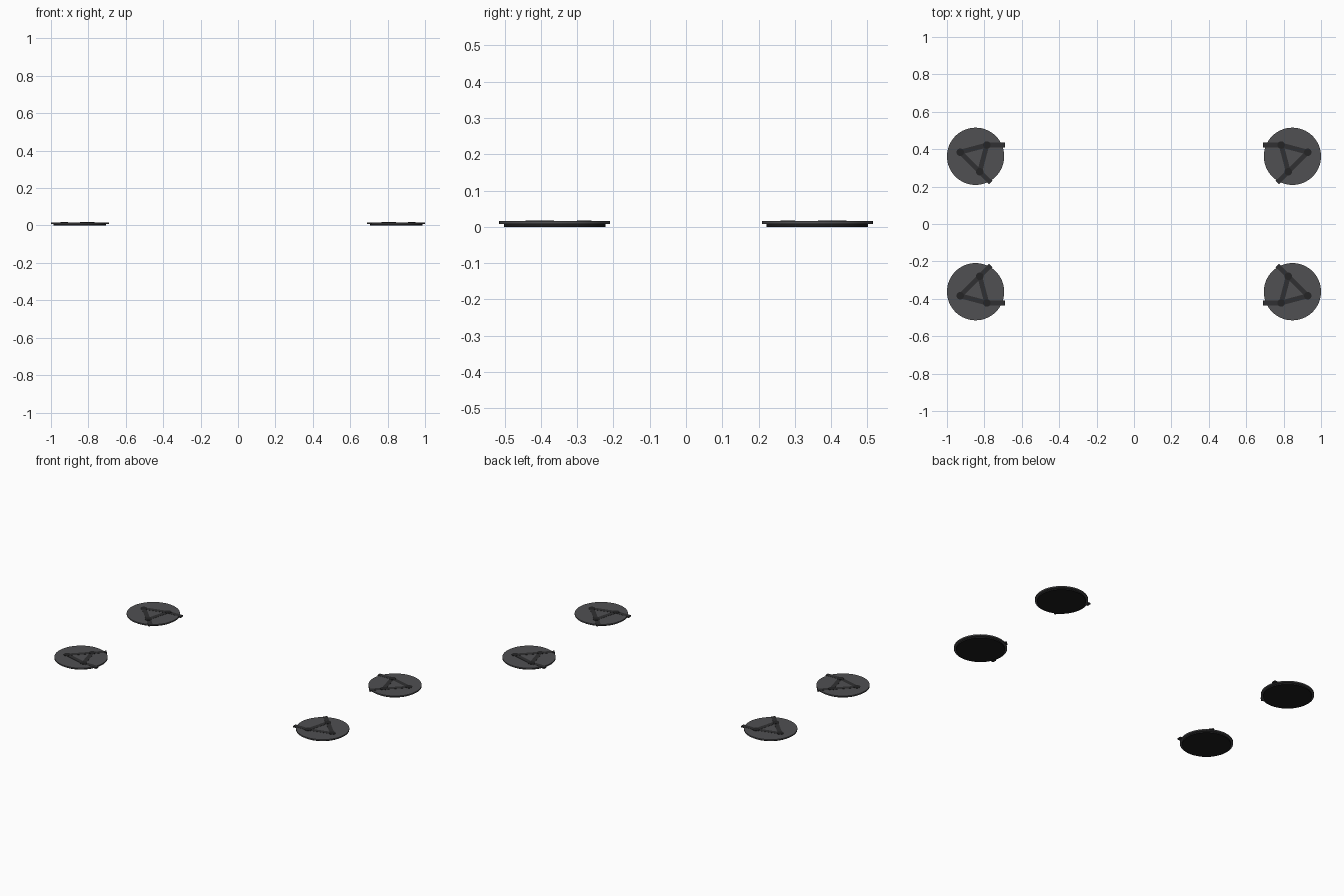
import bpy, bmesh, math
from mathutils import Vector

if "Cube" in bpy.data.objects:
    bpy.data.objects.remove(bpy.data.objects["Cube"])

CX, CY = 0.847, 0.362      # pad centre
R, R_BASE = 0.153, 0.14    # plate radii
BAR_W = 0.026


def mat(name, v):
    m = bpy.data.materials.new(name)
    m.diffuse_color = (v, v, v * 1.05, 1)
    m.use_nodes = True
    m.node_tree.nodes["Principled BSDF"].inputs["Base Color"].default_value = m.diffuse_color
    return m


PLATE = mat("plate_grey", 0.08)
BASE = mat("rubber_black", 0.012)
BAR = mat("bar_dark", 0.03)
PIN = mat("pin_dark", 0.018)


def finish(name, bm, material):
    me = bpy.data.meshes.new(name)
    bmesh.ops.recalc_face_normals(bm, faces=bm.faces)
    bm.to_mesh(me)
    bm.free()
    ob = bpy.data.objects.new(name, me)
    bpy.context.collection.objects.link(ob)
    me.materials.append(material)
    bpy.context.view_layer.objects.active = ob
    bpy.ops.object.select_all(action='DESELECT')
    ob.select_set(True)
    bpy.ops.object.shade_smooth_by_angle(angle=math.radians(30))
    return ob


def prism(name, pts, z0, z1, material):
    bm = bmesh.new()
    face = bm.faces.new([bm.verts.new((x, y, z0)) for x, y in pts])
    top = bmesh.ops.extrude_face_region(bm, geom=[face])["geom"]
    verts = [g for g in top if isinstance(g, bmesh.types.BMVert)]
    bmesh.ops.translate(bm, verts=verts, vec=(0, 0, z1 - z0))
    if face.is_valid and len(bm.faces) < len(pts) + 2:
        bm.faces.new([v for v in bm.verts if abs(v.co.z - z0) < 1e-6])
    return finish(name, bm, material)


def disc(name, c, r, z0, z1, material, n=64):
    pts = [(c[0] + r * math.cos(2 * math.pi * i / n),
            c[1] + r * math.sin(2 * math.pi * i / n)) for i in range(n)]
    return prism(name, pts, z0, z1, material)


def bar(name, a, b, material):
    a, b = Vector(a), Vector(b)
    d = (b - a).normalized()
    s = Vector((-d.y, d.x)) * BAR_W / 2
    pts = [tuple(p) for p in (a + s, a - s, b - s, b + s)]
    return prism(name, pts, 0.009, 0.0167, material)


for sx, side in ((1, "left"), (-1, "right")):
    for sy, end in ((1, "back"), (-1, "front")):
        tag = f"{end}_{side}"

        # local pad coordinates mirrored into the four corners
        def P(x, y):
            return (sx * (-CX + x), sy * (CY + y))

        # pad plates
        disc("base_" + tag, P(0, 0), R_BASE, 0.0, 0.009, BASE)
        disc("plate_" + tag, P(0, 0), R, 0.008, 0.0158, PLATE)

        # triangular bracket with pins at its corners
        corners = [P(0.085 * math.cos(math.radians(t)), 0.085 * math.sin(math.radians(t)))
                   for t in (165, 45, -75)]
        for i in range(3):
            bar(f"bracket_{i}_{tag}", corners[i], corners[(i + 1) % 3], BAR)
            disc(f"pin_{i}_{tag}", corners[i], 0.02, 0.009, 0.0178, PIN, 24)

        # arms reaching past the rim
        bar("side_arm_" + tag, corners[1], P(0.157, 0.060), BAR)
        bar("diagonal_arm_" + tag, corners[2], P(0.081, -0.141), BAR)
